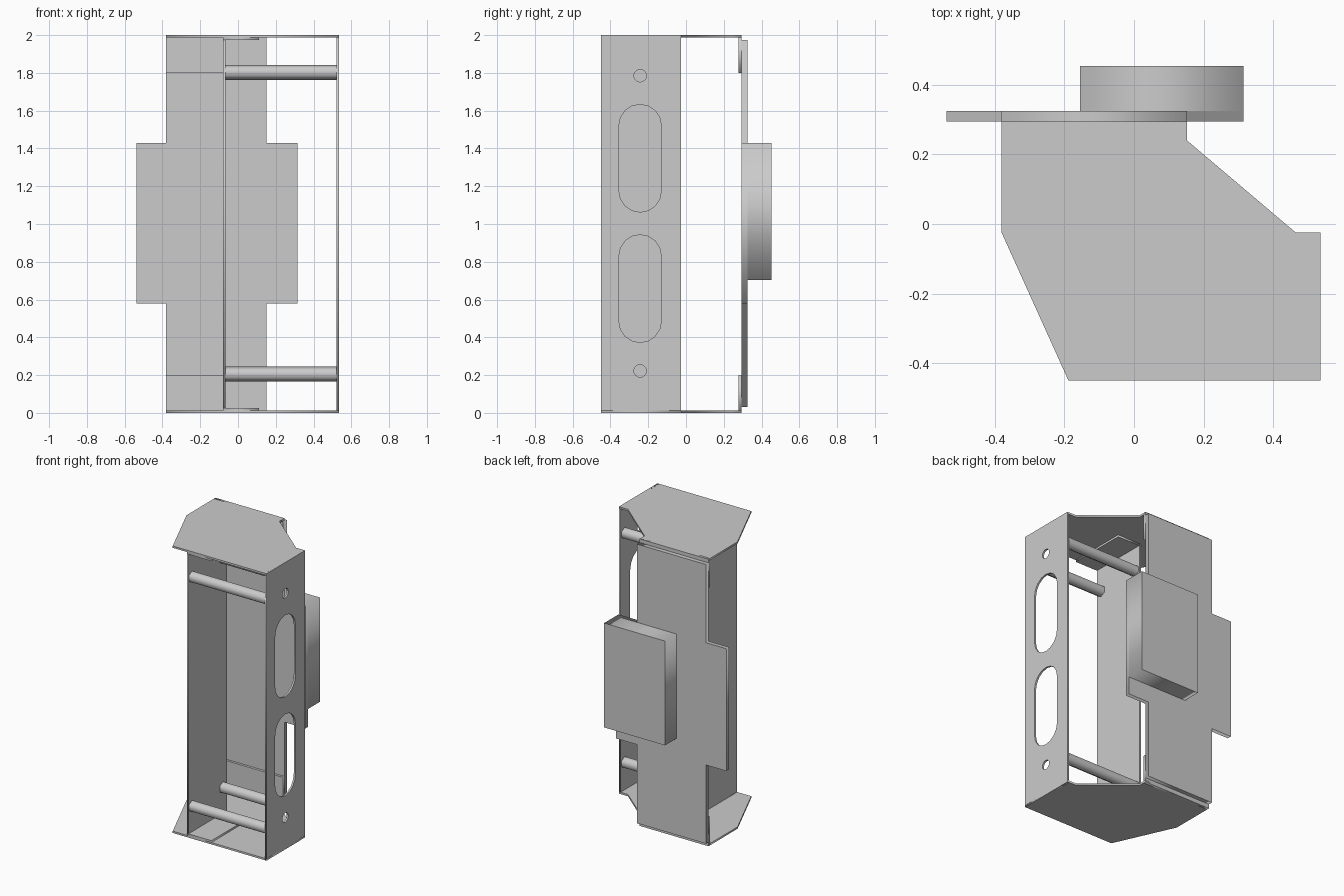
import bpy
from math import cos, sin, pi
from mathutils import Matrix

if "Cube" in bpy.data.objects:
    bpy.data.objects.remove(bpy.data.objects["Cube"])

# Local (u, v, extrude) axes mapped onto the world for each extrusion axis
AXES = {
    'X': Matrix(((0, 0, 1, 0), (1, 0, 0, 0), (0, 1, 0, 0), (0, 0, 0, 1))),   # u=y, v=z
    'Y': Matrix(((1, 0, 0, 0), (0, 0, -1, 0), (0, 1, 0, 0), (0, 0, 0, 1))),  # u=x, v=z
    'Z': Matrix.Identity(4),                                                # u=x, v=y
}


def prism(name, axis, lo, hi, *loops):
    """Extrude an outline (first loop) with optional holes (other loops)."""
    cu = bpy.data.curves.new(name, 'CURVE')
    cu.dimensions = '2D'
    cu.fill_mode = 'BOTH'
    cu.extrude = (hi - lo) / 2
    for pts in loops:
        sp = cu.splines.new('POLY')
        sp.points.add(len(pts) - 1)
        for p, (u, v) in zip(sp.points, pts):
            p.co = (u, v, 0, 1)
        sp.use_cyclic_u = True
    ob = bpy.data.objects.new(name, cu)
    bpy.context.collection.objects.link(ob)
    mid = (lo + hi) / 2
    ob.matrix_world = AXES[axis] @ Matrix.Translation((0, 0, -mid if axis == 'Y' else mid))
    bpy.ops.object.select_all(action='DESELECT')
    ob.select_set(True)
    bpy.context.view_layer.objects.active = ob
    bpy.ops.object.convert(target='MESH')
    return bpy.context.object


def rect(u0, u1, v0, v1):
    return [(u0, v0), (u1, v0), (u1, v1), (u0, v1)]


def ngon(u, v, r, n, start=0.0):
    return [(u + r * cos(start + 2 * pi * i / n), v + r * sin(start + 2 * pi * i / n)) for i in range(n)]


def slot(u, v0, v1, r, n=8):
    top = [(u + r * cos(pi * i / n), v1 - r + r * sin(pi * i / n)) for i in range(n + 1)]
    bottom = [(u - r * cos(pi * i / n), v0 + r - r * sin(pi * i / n)) for i in range(n + 1)]
    return top + bottom


T = 0.013  # sheet thickness

# Top and bottom plates, each with a folded flange and a divider flange
plate = [(-0.38, 0.295), (-0.38, -0.025), (-0.188, -0.45), (0.535, -0.45),
         (0.535, -0.025), (0.465, -0.025), (0.152, 0.24), (0.152, 0.295)]
for end in ('bottom', 'top'):
    def span(a, b):
        return (a, b) if end == 'bottom' else (2 - b, 2 - a)
    prism(end + '_plate', 'Z', *span(0, T), plate)
    prism(end + '_rear_flange', 'Y', 0.278, 0.295, rect(-0.38, 0.152, *span(0, 0.2)))
    prism(end + '_divider_flange', 'Z', *span(T, T + 0.013), rect(-0.08, 0.11, -0.45, -0.027))
    # Hexagonal spacer rods, front and rear
    for place, y in (('front', -0.41), ('rear', -0.07)):
        z = 0.205 if end == 'bottom' else 1.803
        prism(end + '_' + place + '_rod', 'X', -0.067, 0.522, ngon(y, z, 0.04, 6, pi / 2))

# Right side wall with two long slots and two round holes
prism('right_wall', 'X', 0.522, 0.535, rect(-0.45, -0.027, 0, 2),
      slot(-0.243, 0.373, 0.943, 0.112), slot(-0.243, 1.063, 1.633, 0.112),
      ngon(-0.243, 0.222, 0.033, 16), ngon(-0.243, 1.785, 0.033, 16))

# Inner divider wall
prism('divider_wall', 'X', -0.08, -0.067, rect(-0.45, -0.027, T, 2 - T))

# Rear panel with side tabs
prism('rear_panel', 'Y', 0.295, 0.325,
      [(-0.38, 0.03), (0.152, 0.03), (0.152, 0.578), (0.314, 0.578), (0.314, 1.43), (0.152, 1.43),
       (0.152, 1.975), (-0.38, 1.975), (-0.38, 1.43), (-0.538, 1.43), (-0.538, 0.578), (-0.38, 0.578)])

# Box on the rear panel
prism('rear_box', 'Y', 0.325, 0.453, rect(-0.155, 0.314, 0.703, 1.43))
